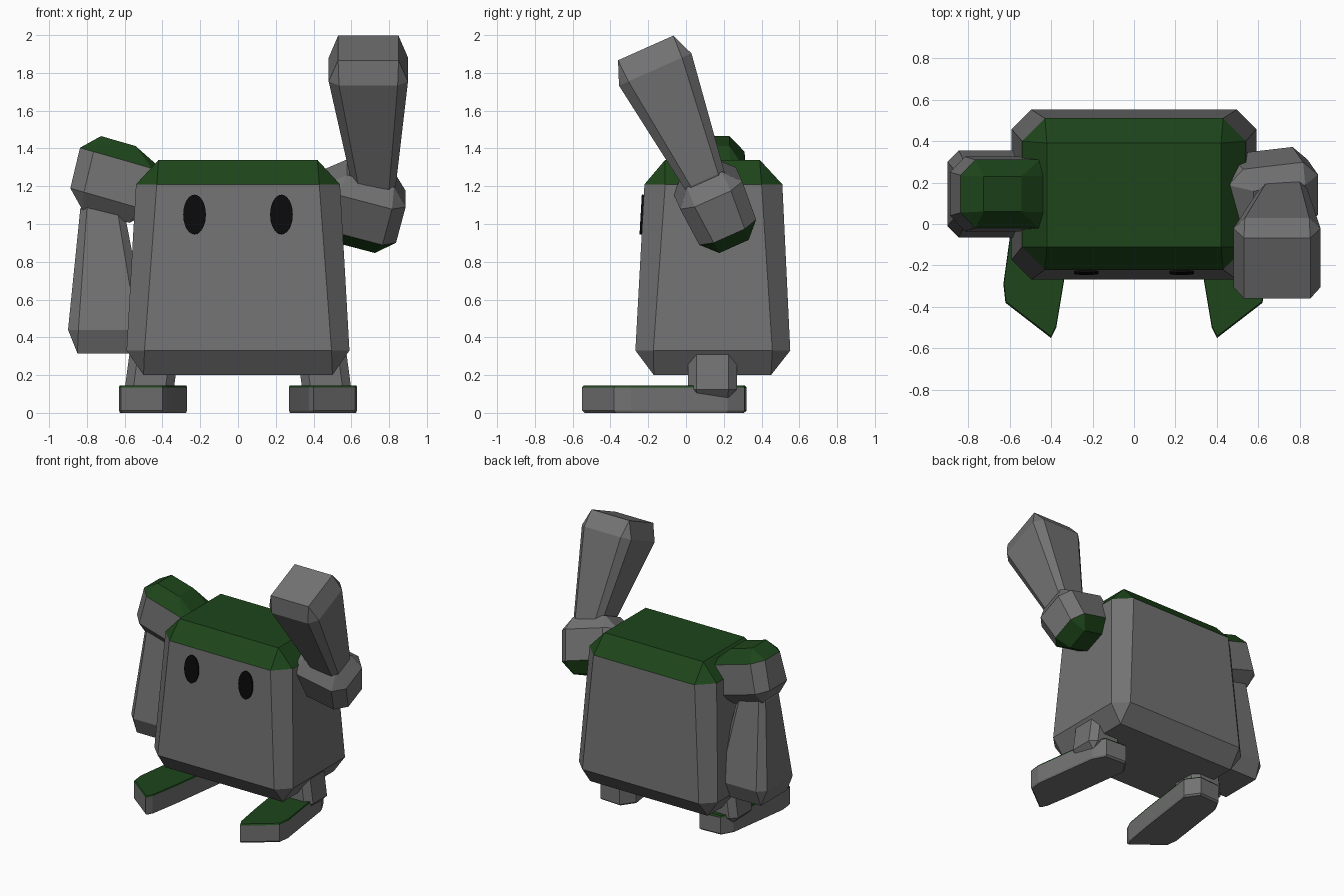
import bpy, bmesh
from math import radians
from mathutils import Matrix

if "Cube" in bpy.data.objects:
    bpy.data.objects.remove(bpy.data.objects["Cube"])


def material(name, color):
    m = bpy.data.materials.new(name)
    m.diffuse_color = color
    m.use_nodes = True
    m.node_tree.nodes["Principled BSDF"].inputs["Base Color"].default_value = m.diffuse_color
    return m


GREY = material("grey", (0.17, 0.17, 0.17, 1))
GREEN = material("green", (0.0125, 0.06, 0.0105, 1))
BLACK = material("black", (0.003, 0.003, 0.003, 1))


def octagon(z, cx, cy, hx, hy, cut):
    """Rectangle with cut corners; cut=0 collapses to four corners."""
    a, b = hx - cut, hy - cut
    pts = [(a, -hy), (hx, -b), (hx, b), (a, hy), (-a, hy), (-hx, b), (-hx, -b), (-a, -hy)]
    return [(cx + x, cy + y, z) for x, y in pts]


def loft(name, rings, matrix=Matrix(), green_top=False):
    """Skin rings from bottom to top, optionally colouring the last band and cap."""
    bm = bmesh.new()
    vs = [[bm.verts.new(p) for p in ring] for ring in rings]
    n = len(rings[0])
    bm.faces.new(vs[0][::-1])
    for k in range(len(vs) - 1):
        for i in range(n):
            j = (i + 1) % n
            f = bm.faces.new((vs[k][i], vs[k][j], vs[k + 1][j], vs[k + 1][i]))
            f.material_index = int(green_top and k == len(vs) - 2)
    bm.faces.new(vs[-1]).material_index = int(green_top)
    bmesh.ops.remove_doubles(bm, verts=bm.verts, dist=1e-5)
    bmesh.ops.transform(bm, matrix=matrix, verts=bm.verts)
    bmesh.ops.recalc_face_normals(bm, faces=bm.faces)
    me = bpy.data.meshes.new(name)
    bm.to_mesh(me)
    bm.free()
    me.materials.append(GREY)
    me.materials.append(GREEN)
    ob = bpy.data.objects.new(name, me)
    bpy.context.collection.objects.link(ob)
    return ob


# Body
loft("body", [octagon(0.20, 0, 0.14, 0.50, 0.31, 0),
              octagon(0.33, 0, 0.142, 0.59, 0.41, 0.095),
              octagon(1.21, 0, 0.145, 0.54, 0.365, 0.11),
              octagon(1.34, 0, 0.14, 0.42, 0.25, 0)], green_top=True)

# Arms: the left hangs down, the right is mirrored and swung up
pivot = Matrix.Translation((0, 0.145, 1.16))
mirror = Matrix.Scale(-1, 4, (1, 0, 0))
raised = (Matrix.Translation((0, -0.015, 0)) @ pivot
          @ Matrix.Rotation(radians(-156), 4, 'X') @ mirror @ pivot.inverted())
tilt = Matrix.Translation((-0.665, 0.145, 1.24)) @ Matrix.Rotation(radians(16), 4, 'Y')
for side, pose in (("left", Matrix()), ("right", raised)):
    loft(side + "_shoulder", [octagon(-0.20, 0.02, 0, 0.13, 0.10, 0),
                              octagon(-0.11, 0.025, 0, 0.225, 0.18, 0.075),
                              octagon(0.11, 0.025, 0, 0.235, 0.165, 0.075),
                              octagon(0.20, -0.025, 0, 0.095, 0.085, 0)], pose @ tilt, True)
    loft(side + "_arm", [octagon(0.315, -0.69, 0.145, 0.16, 0.16, 0),
                         octagon(0.44, -0.69, 0.145, 0.21, 0.21, 0.055),
                         octagon(1.08, -0.72, 0.145, 0.115, 0.115, 0.035),
                         octagon(1.16, -0.72, 0.145, 0.08, 0.08, 0)], pose)

# Legs, feet and eyes
outline = [(0.40, -0.55), (0.62, -0.38), (0.63, -0.29), (0.56, 0.22), (0.51, 0.31),
           (0.34, 0.32), (0.27, 0.22), (0.335, -0.26), (0.375, -0.50)]


def sole(z, s):
    return [(0.45 + (x - 0.45) * s, -0.1 + (y + 0.1) * s, z) for x, y in outline]


for side, pose in (("left", mirror), ("right", Matrix())):
    loft(side + "_foot", [sole(0, 0.97), sole(0.012, 1), sole(0.135, 1), sole(0.146, 0.98)],
         pose, True)
    loft(side + "_leg", [octagon(0.075, 0.475, 0.14, 0.08, 0.08, 0),
                         octagon(0.125, 0.47, 0.14, 0.13, 0.13, 0.045),
                         octagon(0.31, 0.445, 0.14, 0.13, 0.13, 0.045),
                         octagon(0.36, 0.44, 0.14, 0.08, 0.08, 0)], pose)
    x = pose[0][0] * 0.23
    bpy.ops.mesh.primitive_cylinder_add(vertices=24, radius=1, depth=0.02,
                                        location=(x, -0.23, 1.05),
                                        rotation=(radians(86.7), 0, 0))
    eye = bpy.context.object
    eye.name = side + "_eye"
    eye.scale = (0.06, 0.105, 1)
    eye.data.materials.append(BLACK)
